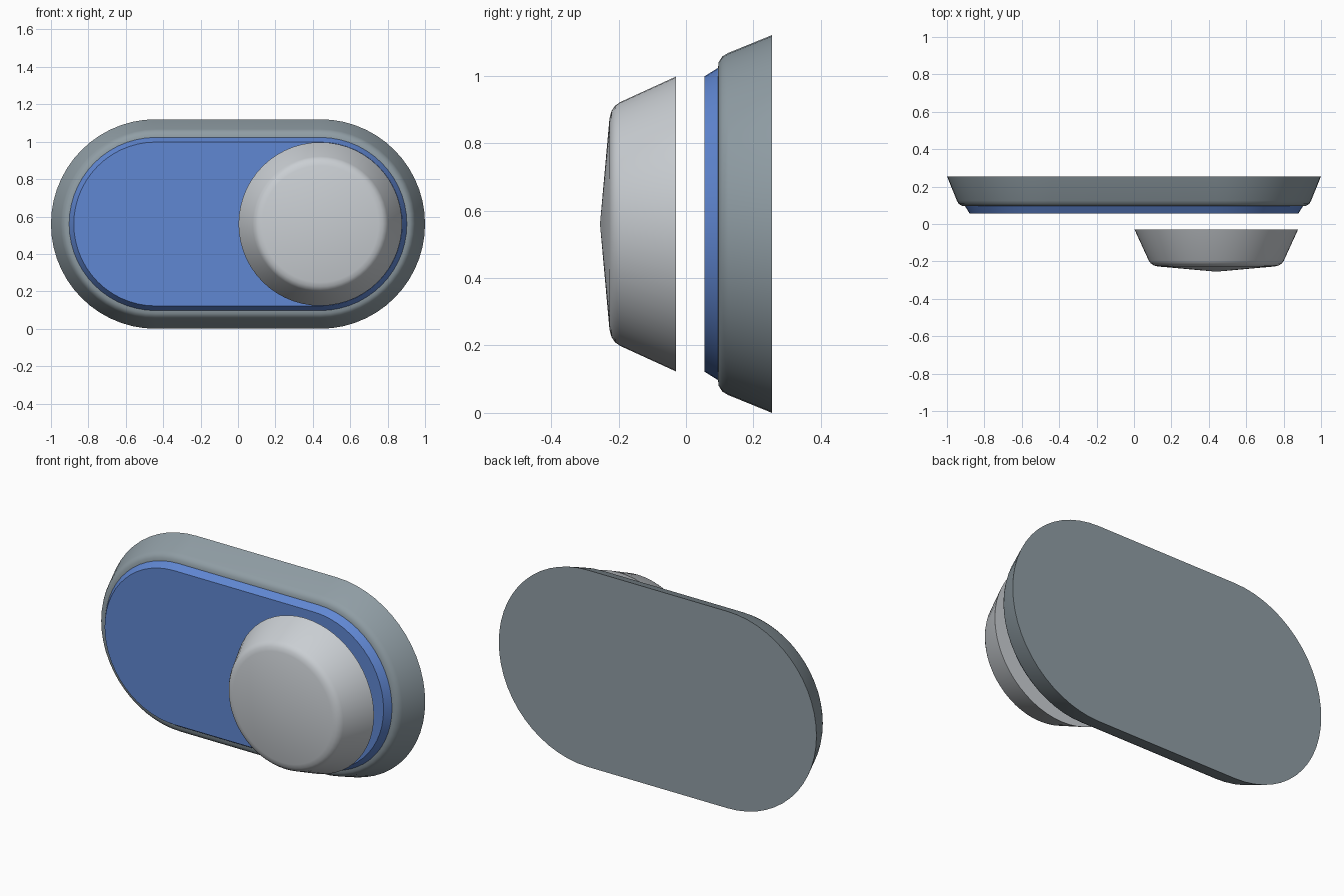
import bpy, bmesh, math

default = bpy.data.objects.get("Cube")
if default:
    bpy.data.objects.remove(default, do_unlink=True)

CENTRE_Z = 0.56      # height of the switch axis
HALF = 0.44          # half length of the straight run
ARC = 28             # segments per half circle


def material(name, rgb):
    mat = bpy.data.materials.new(name)
    mat.use_nodes = True
    mat.diffuse_color = (*rgb, 1)
    mat.node_tree.nodes["Principled BSDF"].inputs["Base Color"].default_value = (*rgb, 1)
    return mat


def loft(name, profile, half, mat, x=0, back=False, front=False):
    """Stack pill-shaped rings from (radius, y) pairs, back to front."""
    bm = bmesh.new()
    rings = []
    for radius, y in profile:
        ring = []
        for side in (1, -1):
            for i in range(ARC + 1):
                a = -math.pi / 2 + math.pi * i / ARC
                ring.append(bm.verts.new((x + side * (half + radius * math.cos(a)), y,
                                          CENTRE_Z + side * radius * math.sin(a))))
        rings.append(ring)
    n = len(rings[0])
    for a, b in zip(rings, rings[1:]):
        for i in range(n):
            j = (i + 1) % n
            bm.faces.new((a[i], a[j], b[j], b[i]))
    if back:
        bm.faces.new(rings[0][::-1])
    if front:
        bm.faces.new(rings[-1])
    bmesh.ops.remove_doubles(bm, verts=bm.verts, dist=1e-5)
    mesh = bpy.data.meshes.new(name)
    bm.to_mesh(mesh)
    bm.free()
    obj = bpy.data.objects.new(name, mesh)
    bpy.context.collection.objects.link(obj)
    mesh.materials.append(mat)
    bpy.ops.object.select_all(action='DESELECT')
    obj.select_set(True)
    bpy.context.view_layer.objects.active = obj
    bpy.ops.object.shade_smooth_by_angle(angle=math.radians(40))
    return obj


slate = material("slate grey", (0.28, 0.34, 0.375))
blue = material("blue", (0.117, 0.242, 0.645))
silver = material("light grey", (0.59, 0.62, 0.65))

# Sloped housing with a rounded front lip
loft("switch_housing",
     [(0.56, 0.255), (0.507, 0.125), (0.497, 0.108), (0.48, 0.097), (0.463, 0.095)],
     HALF, slate, back=True)

# Raised blue panel
loft("switch_panel", [(0.463, 0.095), (0.438, 0.055)], HALF, blue, front=True)

# Floating round knob with a shallow conical face
loft("switch_knob",
     [(0.437, -0.03), (0.361, -0.196), (0.351, -0.21), (0.335, -0.221),
      (0.312, -0.227), (0, -0.255)],
     0, silver, x=HALF, back=True)
